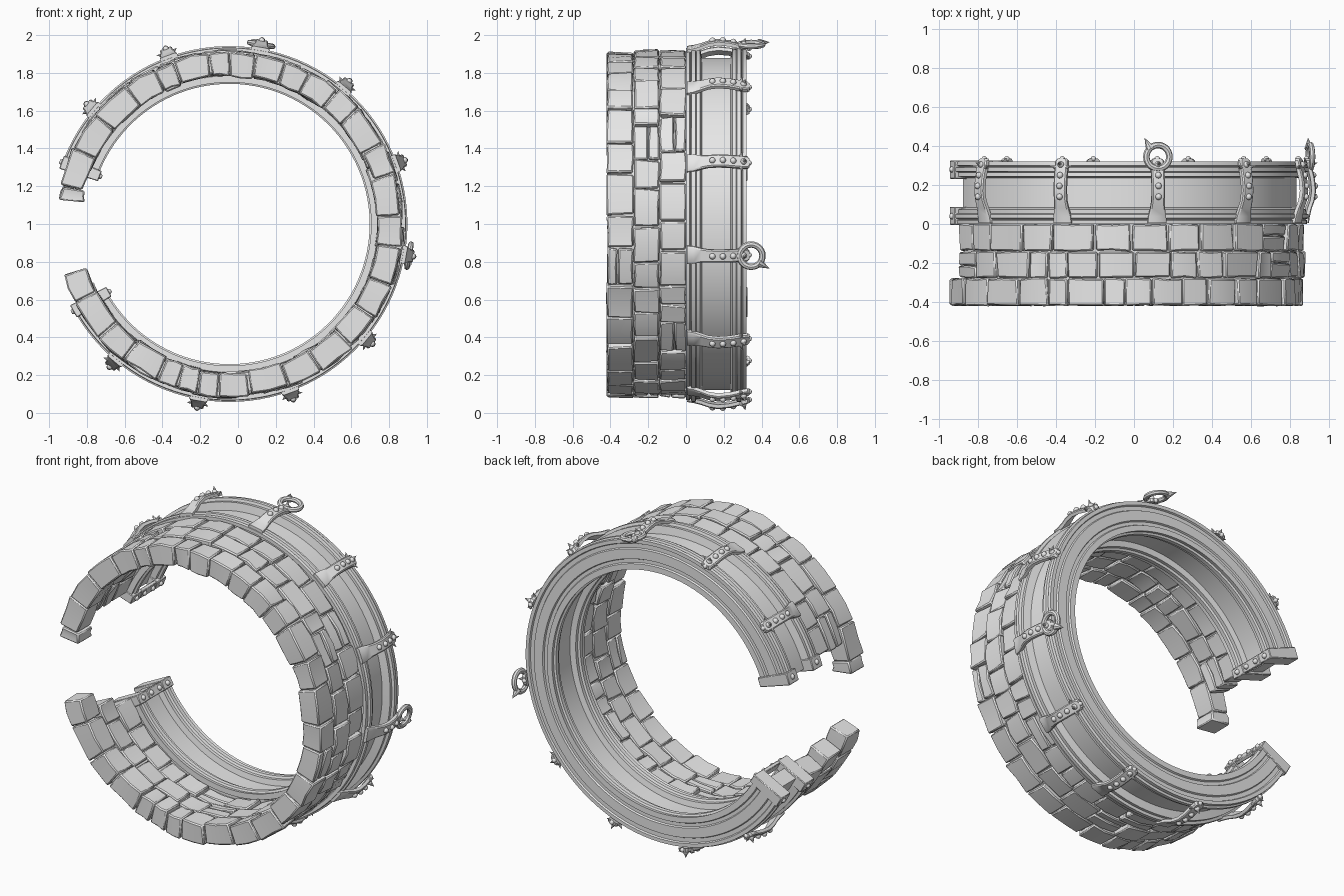
import bpy, bmesh, math, random
from mathutils import Matrix, Vector

if "Cube" in bpy.data.objects:
    bpy.data.objects.remove(bpy.data.objects["Cube"])
random.seed(7)
CX, CZ = -0.045, 1.0

grey = bpy.data.materials.new("plain grey")
grey.use_nodes = True
grey.diffuse_color = (0.8, 0.8, 0.8, 1)
grey.node_tree.nodes["Principled BSDF"].inputs["Base Color"].default_value = (0.8, 0.8, 0.8, 1)


def polar(r, deg, y):
    a = math.radians(deg)
    return Vector((CX + r * math.cos(a), y, CZ + r * math.sin(a)))


def frame(deg):
    """Local x runs along the ring, y along its axis, z outward."""
    c, s = math.cos(math.radians(deg)), math.sin(math.radians(deg))
    return Matrix(((s, 0, c, CX), (0, 1, 0, 0), (-c, 0, s, CZ), (0, 0, 0, 1)))


def loft(bm, sections, closed=False):
    """Skin a row of equal loops, with end caps unless closed."""
    loops = [[bm.verts.new(p) for p in sec] for sec in sections]
    pairs = list(zip(loops, loops[1:]))
    if closed:
        pairs.append((loops[-1], loops[0]))
    else:
        bm.faces.new(loops[0])
        bm.faces.new(loops[-1][::-1])
    n = len(loops[0])
    for a, b in pairs:
        for i in range(n):
            j = (i + 1) % n
            bm.faces.new((a[i], b[i], b[j], a[j]))


def finish(bm, name, bevel=0, angle=35):
    bmesh.ops.recalc_face_normals(bm, faces=bm.faces)
    me = bpy.data.meshes.new(name)
    bm.to_mesh(me)
    bm.free()
    me.materials.append(grey)
    ob = bpy.data.objects.new(name, me)
    bpy.context.collection.objects.link(ob)
    bpy.ops.object.select_all(action='DESELECT')
    ob.select_set(True)
    bpy.context.view_layer.objects.active = ob
    bpy.ops.object.shade_smooth_by_angle(angle=math.radians(angle))
    if bevel:
        mod = ob.modifiers.new("worn_edges", 'BEVEL')
        mod.width = bevel
        mod.segments = 1
        mod.limit_method = 'ANGLE'
        mod.angle_limit = math.radians(35)
    return ob


def rivet(bm, m, x, y, z, r=0.017):
    bmesh.ops.create_uvsphere(bm, u_segments=10, v_segments=6, radius=r,
                              matrix=m @ Matrix.Translation((x, y, z)))


def spike(bm, m, base, tip, r):
    """Cone between two local points."""
    base, tip = Vector(base), Vector(tip)
    d = tip - base
    turn = d.to_track_quat('Z', 'Y').to_matrix().to_4x4()
    bmesh.ops.create_cone(bm, cap_ends=True, segments=8, radius1=r, radius2=0, depth=d.length,
                          matrix=m @ Matrix.Translation((base + tip) / 2) @ turn)


def block(bm, r0, r1, a0, a1, y0, y1, jitter=0.0, steps=2):
    """Curved block; jitter shifts the corners for a rough-hewn look."""
    def j():
        return random.uniform(-jitter, jitter)
    lift = j()
    sections = []
    for k in range(steps + 1):
        a = a0 + (a1 - a0) * k / steps
        sections.append([polar(r + lift + j(), a + 40 * j(), y + j() * 0.6)
                         for r, y in ((r0, y0), (r1, y0), (r1, y1), (r0, y1))])
    loft(bm, sections)


# Stone wall: three staggered rows of uneven blocks
rows = [("front_bricks", -0.418, -0.28, -163, 172),
        ("middle_bricks", -0.276, -0.142, -157, 160),
        ("rear_bricks", -0.138, 0.0, -153, 159)]
for name, y0, y1, start, end in rows:
    bm = bmesh.new()
    a = start
    while a < end - 0.1:
        step = random.choice((7, 9, 10, 11, 12, 13, 14))
        if end - a - step < 5:
            step = end - a
        b = a + step
        if step > 12 and random.random() < 0.3:
            # A block split in two thinner stones
            mid = y0 + (y1 - y0) * random.uniform(0.4, 0.6)
            block(bm, 0.79, 0.912, a + 0.25, b - 0.25, y0, mid - 0.003, 0.007)
            block(bm, 0.79, 0.912, a + 0.25, b - 0.25, mid + 0.003, y1, 0.007)
        else:
            block(bm, 0.787, 0.914, a + 0.25, b - 0.25, y0, y1, 0.008)
        a = b
    finish(bm, name, 0.007, 40)

# Mortar core behind the brick joints
bm = bmesh.new()
block(bm, 0.805, 0.89, -152, 158, -0.40, 0.01, steps=72)
finish(bm, "mortar_core")

# Metal hoop: moulded half section mirrored about its middle
half = [(0.79, 0.16), (0.79, 0.085), (0.755, 0.078), (0.755, 0.058), (0.742, 0.052),
        (0.742, 0.028), (0.754, 0.023), (0.75, 0.0), (0.785, 0.0), (0.79, 0.01),
        (0.81, 0.01), (0.815, 0.0), (0.875, 0.0), (0.88, 0.01), (0.905, 0.01),
        (0.91, 0.0), (0.932, 0.0), (0.934, 0.019), (0.924, 0.024), (0.942, 0.03),
        (0.942, 0.05), (0.926, 0.055), (0.928, 0.075), (0.88, 0.085), (0.88, 0.16)]
profile = half + [(r, 0.32 - y) for r, y in half[-2:0:-1]]
bm = bmesh.new()
N = 100
loft(bm, [[polar(r, -152 + 313 * k / N, y) for r, y in profile] for k in range(N + 1)])
finish(bm, "metal_hoop", angle=25)

# Arched straps bridging the two rims: (y, radius, half width)
path = [(0.005, 0.938, 0.048), (0.04, 0.944, 0.046), (0.08, 0.955, 0.038), (0.12, 0.97, 0.034),
        (0.17, 0.978, 0.034), (0.23, 0.972, 0.034), (0.29, 0.958, 0.035), (0.325, 0.95, 0.033),
        (0.335, 0.946, 0.022)]


def strap_height(y):
    for (ya, ra, _), (yb, rb, _) in zip(path, path[1:]):
        if ya <= y <= yb:
            return ra + (rb - ra) * (y - ya) / (yb - ya)
    return path[-1][1]


for i in range(10):
    deg = 140 - 30 * i
    m = frame(deg)
    bm = bmesh.new()
    loft(bm, [[m @ Vector(p) for p in ((-w, y, r - 0.012), (w, y, r - 0.012),
                                       (w, y, r + 0.006), (w * 0.8, y, r + 0.012),
                                       (-w * 0.8, y, r + 0.012), (-w, y, r + 0.006))]
              for y, r, w in path])
    for y in (0.14, 0.195, 0.25, 0.305):
        rivet(bm, m, 0, y, strap_height(y) + 0.012)
    spike(bm, m, (0, 0.305, 0.965), (0, 0.315, 1.003), 0.016)
    rivet(bm, m, 0, 0.335, 0.945, 0.014)
    for side in (-1, 1):
        spike(bm, m, (side * 0.028, 0.29, 0.96), (side * 0.058, 0.3, 0.972), 0.012)
    finish(bm, f"strap_{i + 1}")

# Hooked rings on two of the straps
for name, deg, side in (("top_hook", 80, -1), ("side_hook", -10, 1)):
    m = frame(deg)
    bm = bmesh.new()
    centre = Vector((0, 0.345, 0.965))
    loops = []
    for k in range(28):
        u = math.tau * k / 28
        out = Vector((math.cos(u), math.sin(u), 0))
        loops.append([m @ (centre + out * (0.06 + 0.017 * math.cos(v)) + Vector((0, 0, 0.015 * math.sin(v))))
                      for v in (math.tau * q / 8 for q in range(8))])
    loft(bm, loops, closed=True)
    spike(bm, m, centre + Vector((side * 0.04, 0.042, 0)), centre + Vector((side * 0.07, 0.098, 0)), 0.024)
    finish(bm, name)

# Clamps with spikes closing the two hoop ends
for name, a0, a1 in (("upper_end_clamp", 157.5, 162), ("lower_end_clamp", -153, -148.5)):
    bm = bmesh.new()
    for y0, y1 in ((-0.004, 0.088), (0.232, 0.326)):
        block(bm, 0.732, 0.948, a0, a1, y0, y1)
    block(bm, 0.732, 0.755, a0, a1, 0.088, 0.232)
    m = frame((a0 + a1) / 2)
    for y in (0.04, 0.12, 0.2, 0.28):
        spike(bm, m, (0, y, 0.735), (0, y, 0.7), 0.02)
    for y in (0.04, 0.28):
        spike(bm, m, (0, y, 0.945), (0, y, 0.975), 0.02)
    finish(bm, name, 0.004)
